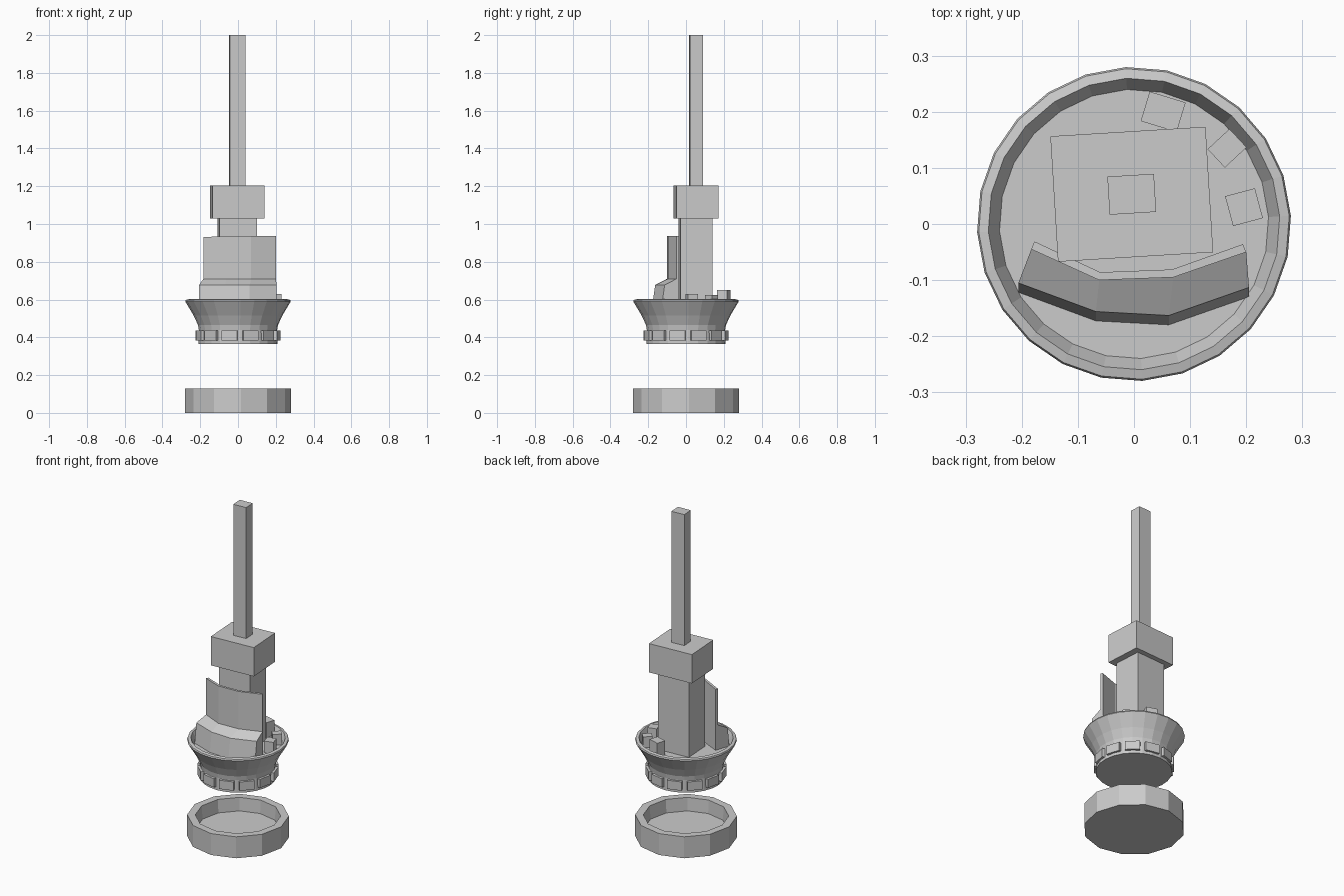
import bpy, bmesh
from math import radians, cos, sin, pi
from mathutils import Matrix

if "Cube" in bpy.data.objects:
    bpy.data.objects.remove(bpy.data.objects["Cube"])

TWIST = radians(3)


def finish(name, bm):
    bmesh.ops.recalc_face_normals(bm, faces=bm.faces)
    me = bpy.data.meshes.new(name)
    bm.to_mesh(me)
    bm.free()
    ob = bpy.data.objects.new(name, me)
    bpy.context.collection.objects.link(ob)
    return ob


def lathe(name, profile, sides):
    """Closed solid turned around z; the profile ends are capped flat."""
    bm = bmesh.new()
    rings = [[bm.verts.new((r * cos(TWIST + 2 * pi * i / sides),
                            r * sin(TWIST + 2 * pi * i / sides), z))
              for i in range(sides)] for r, z in profile]
    for a, b in zip(rings, rings[1:]):
        for i in range(sides):
            j = (i + 1) % sides
            bm.faces.new((a[i], a[j], b[j], b[i]))
    bm.faces.new(rings[0])
    bm.faces.new(rings[-1])
    return finish(name, bm)


def box(name, x, y, w, d, z0, z1, angle):
    bm = bmesh.new()
    mat = (Matrix.Translation((x, y, (z0 + z1) / 2))
           @ Matrix.Rotation(radians(angle), 4, 'Z')
           @ Matrix.Diagonal((w, d, z1 - z0, 1)))
    bmesh.ops.create_cube(bm, size=1, matrix=mat)
    return finish(name, bm)


# Base ring with recessed floor
lathe("base_ring", [(0.28, 0), (0.28, 0.13), (0.235, 0.13), (0.23, 0.05)], 12)

# Flared lookout basket
lathe("basket", [(0.21, 0.365), (0.208, 0.44), (0.212, 0.465), (0.235, 0.515),
                 (0.28, 0.59), (0.277, 0.598), (0.26, 0.602), (0.24, 0.56)], 24)

# Plates around the basket foot
for i in range(12):
    a = 18 + 30 * i
    box(f"plate_{i + 1}", 0.209 * cos(radians(a)), 0.209 * sin(radians(a)),
        0.022, 0.083, 0.383, 0.436, a)

# Mast: column, head block and pole
CX, CY, TURN = -0.004, 0.053, 3.5
box("column", CX, CY - 0.003, 0.2, 0.17, 0.555, 1.03, TURN)
box("head_block", CX, CY, 0.277, 0.224, 1.03, 1.205, TURN)
box("pole", CX, CY, 0.083, 0.068, 1.2, 2.0, TURN)

# Loose crates on the basket floor
box("crate_large", 0.052, 0.2, 0.067, 0.055, 0.56, 0.65, -17)
box("crate_small", 0.166, 0.135, 0.053, 0.045, 0.56, 0.625, 43)
box("crate_medium", 0.196, 0.03, 0.055, 0.055, 0.56, 0.63, 15)

# Curved shield: four stations, each (wall x, wall y, foot x, foot y, top z)
stations = [(-0.183, -0.045, -0.206, -0.105, 0.93),
            (-0.062, -0.1, -0.068, -0.156, 0.937),
            (0.07, -0.095, 0.062, -0.163, 0.937),
            (0.2, -0.05, 0.205, -0.113, 0.937)]
bm = bmesh.new()
loops = []
for x, y, fx, fy, top in stations:
    inner = (x * 0.97, y + 0.014)
    pts = [(*inner, top), (x, y, top), (x, y, 0.71), (fx, fy, 0.677),
           (fx, fy - 0.017, 0.558), (*inner, 0.558)]
    loops.append([bm.verts.new(p) for p in pts])
for a, b in zip(loops, loops[1:]):
    for i in range(6):
        j = (i + 1) % 6
        bm.faces.new((a[i], a[j], b[j], b[i]))
bm.faces.new(loops[0])
bm.faces.new(loops[-1])
finish("shield", bm)
